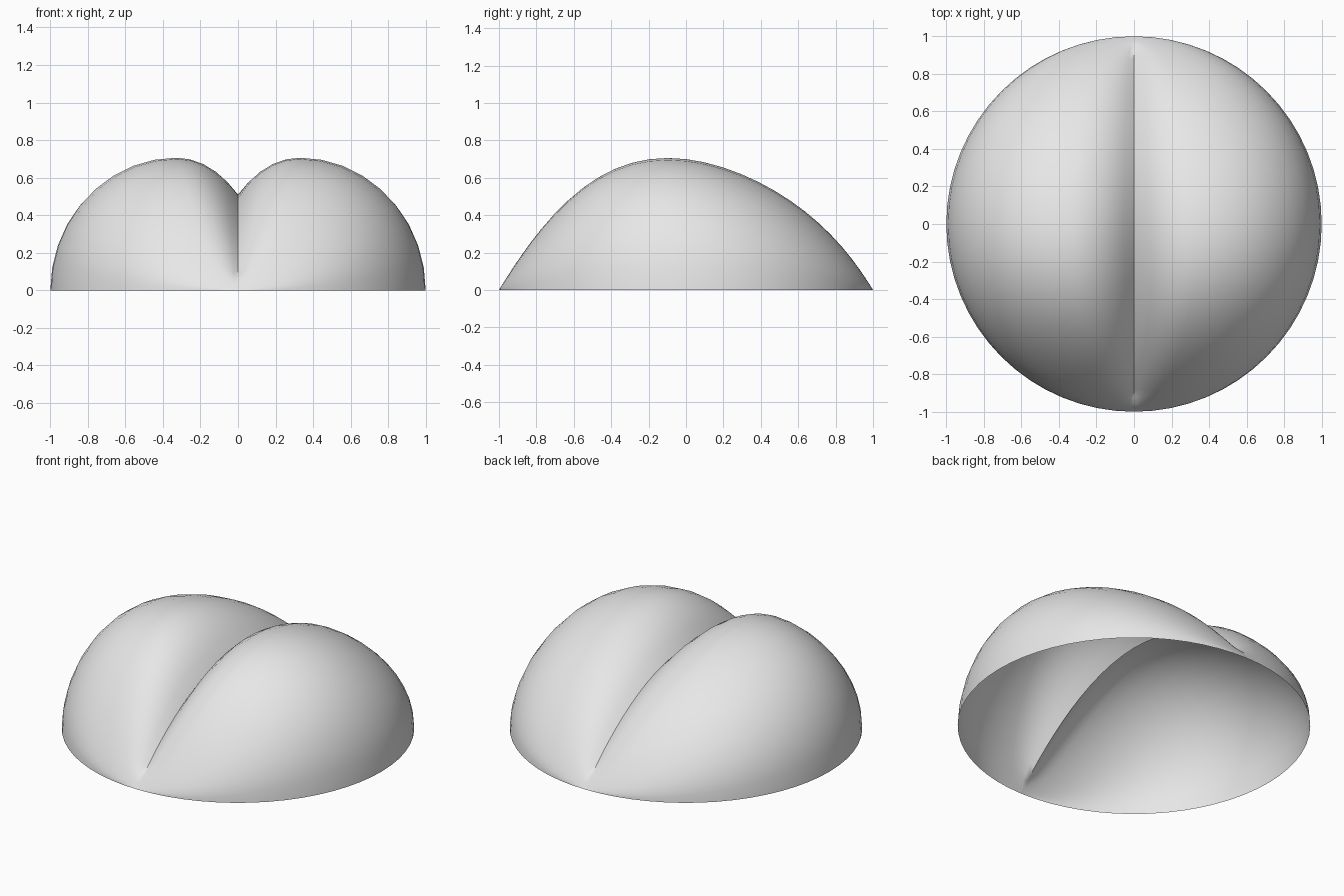
import bpy, bmesh
from math import sin, cos, pi, sqrt, asin

if "Cube" in bpy.data.objects:
    bpy.data.objects.remove(bpy.data.objects["Cube"])

STEPS = 32         # stations from front tip to back tip
OUTER, INNER = 9, 5  # steps from rim to ridge, and ridge to crease
RIDGE = 0.33       # ridge position as a share of the half width
FOLD = asin(0.69)  # arc from ridge down to crease


def ridge_height(y):
    return 0.7 * (1 - y * y) * (1 - 0.17 * y * (1 - y * y) + 0.18 * y * y)


def crease_height(y):
    # the crease fades out into a smooth surface at both tips
    return 0.92 * ridge_height(y) if abs(y) > 0.95 else 0.51 * (1 - y * y)


def half_section(y):
    """Points (x, z) from the rim over the ridge down to the crease."""
    w, top, low = sqrt(1 - y * y), ridge_height(y), crease_height(y)
    points = []
    for i in range(OUTER):
        a = pi / 2 * i / OUTER
        points.append((w * (RIDGE + (1 - RIDGE) * cos(a)), top * sin(a)))
    for i in range(INNER + 1):
        a = FOLD * i / INNER
        x = w * RIDGE * (1 - sin(a) / sin(FOLD))
        points.append((x, low + (top - low) * (cos(a) - cos(FOLD)) / (1 - cos(FOLD))))
    return points


# Open two-lobed shell, lofted from front to back
bm = bmesh.new()
rows = []
for k in range(1, STEPS):
    y = -cos(pi * k / STEPS)
    half = half_section(y)
    full = [(-x, z) for x, z in half] + half[-2::-1]
    rows.append([bm.verts.new((x, y, z)) for x, z in full])
for a, b in zip(rows, rows[1:]):
    for i in range(len(a) - 1):
        bm.faces.new((a[i], a[i + 1], b[i + 1], b[i]))

# Close the front and back tips at the rim
front_tip, back_tip = bm.verts.new((0, -1, 0)), bm.verts.new((0, 1, 0))
for i in range(len(rows[0]) - 1):
    bm.faces.new((front_tip, rows[0][i + 1], rows[0][i]))
    bm.faces.new((back_tip, rows[-1][i], rows[-1][i + 1]))
bmesh.ops.recalc_face_normals(bm, faces=bm.faces)
if sum(f.normal.z for f in bm.faces) < 0:
    bmesh.ops.reverse_faces(bm, faces=bm.faces)

# Smooth everywhere except along the crease
for f in bm.faces:
    f.smooth = True
for e in bm.edges:
    if all(abs(v.co.x) < 1e-5 and abs(v.co.y) < 0.95 for v in e.verts):
        e.smooth = False

mesh = bpy.data.meshes.new("two_lobed_shell")
bm.to_mesh(mesh)
bm.free()
shell = bpy.data.objects.new("two_lobed_shell", mesh)
bpy.context.collection.objects.link(shell)

grey = bpy.data.materials.new("light_grey")
grey.use_nodes = True
grey.diffuse_color = (0.8, 0.8, 0.8, 1)
grey.node_tree.nodes["Principled BSDF"].inputs["Base Color"].default_value = (0.8, 0.8, 0.8, 1)
mesh.materials.append(grey)
